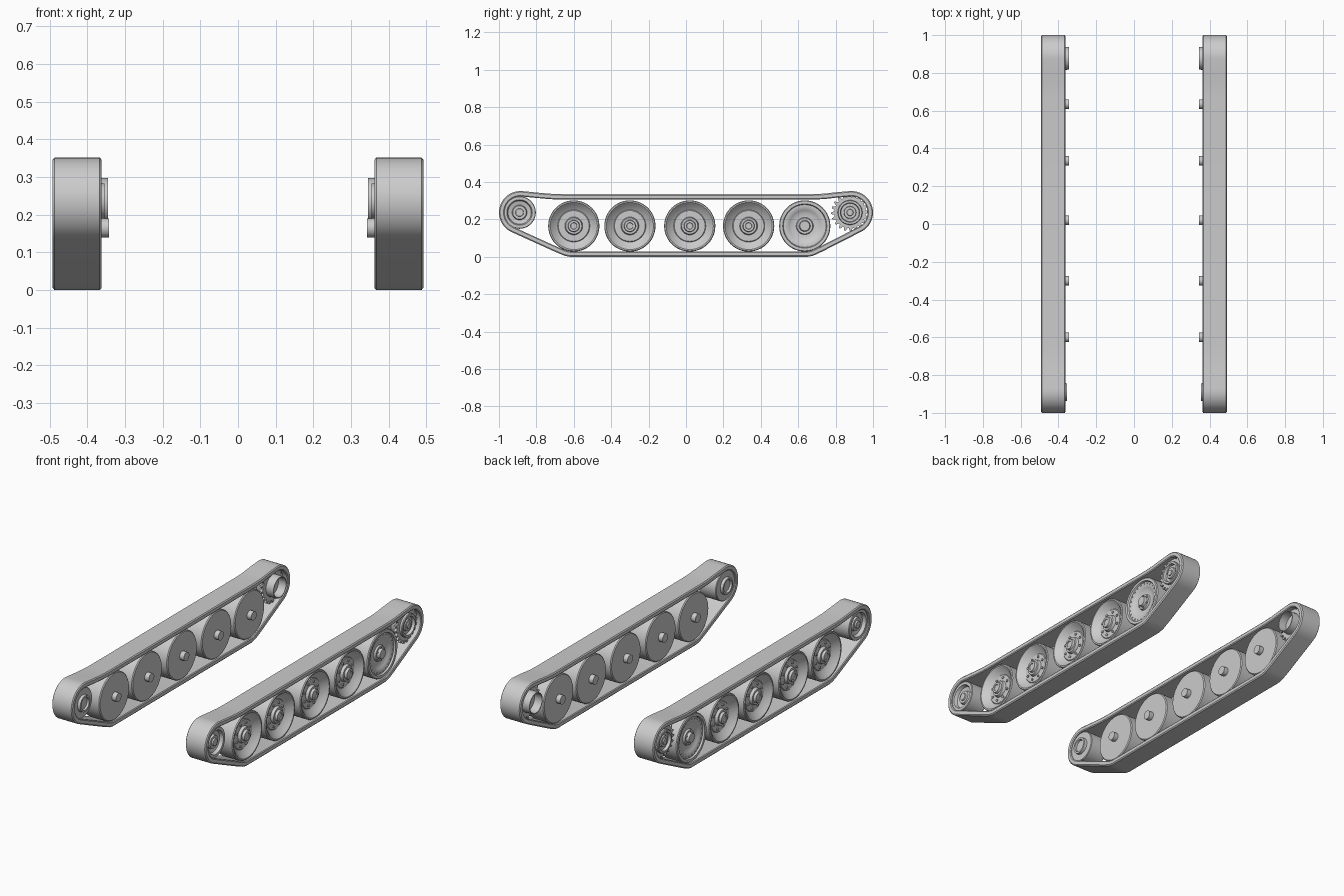
import bpy, bmesh, math
from math import sin, cos, pi, radians

if "Cube" in bpy.data.objects:
    bpy.data.objects.remove(bpy.data.objects["Cube"])

gray = bpy.data.materials.new("steel_gray")
gray.diffuse_color = (0.6, 0.6, 0.6, 1)
gray.use_nodes = True
gray.node_tree.nodes["Principled BSDF"].inputs["Base Color"].default_value = gray.diffuse_color


def finish(bm, name, angle=35):
    """Turn a right-hand part into an object mirrored to the left side."""
    bmesh.ops.recalc_face_normals(bm, faces=bm.faces)
    me = bpy.data.meshes.new(name)
    bm.to_mesh(me)
    bm.free()
    me.materials.append(gray)
    ob = bpy.data.objects.new(name, me)
    bpy.context.collection.objects.link(ob)
    bpy.ops.object.select_all(action='DESELECT')
    ob.select_set(True)
    bpy.context.view_layer.objects.active = ob
    bpy.ops.object.shade_smooth_by_angle(angle=radians(angle))
    mod = ob.modifiers.new("mirror", 'MIRROR')
    mod.use_axis = (True, False, False)
    mod.use_mirror_merge = False
    return ob


def bridge(bm, a, b):
    """Join two closed rings; a ring of one vertex is a fan centre."""
    n = max(len(a), len(b))
    for i in range(n):
        j = (i + 1) % n
        if len(a) == 1:
            bm.faces.new((a[0], b[j], b[i]))
        elif len(b) == 1:
            bm.faces.new((a[i], a[j], b[0]))
        else:
            bm.faces.new((a[i], a[j], b[j], b[i]))


def lathe(bm, y, z, profile, seg=48, shape=None):
    """Spin (x, radius) points about an axle along x."""
    rings = []
    for x, r in profile:
        if r == 0:
            rings.append([bm.verts.new((x, y, z))])
            continue
        ring = []
        for i in range(seg):
            a = 2 * pi * i / seg
            k = shape(i) if shape else 1
            ring.append(bm.verts.new((x, y + r * k * cos(a), z + r * k * sin(a))))
        rings.append(ring)
    for a, b in zip(rings, rings[1:]):
        bridge(bm, a, b)


def bolts(bm, y, z, ring_r, count, r, x0, x1):
    for i in range(count):
        a = 2 * pi * (i + 0.5) / count
        lathe(bm, y + ring_r * cos(a), z + ring_r * sin(a),
              [(x0, 0), (x0, r), (x1, r), (x1, 0)], 8)


# ---- track belt: outline in the y-z plane, swept with a chamfered section
def arc(cy, cz, r, a0, a1, n):
    return [(cy + r * cos(radians(a0 + (a1 - a0) * i / n)),
             cz + r * sin(radians(a0 + (a1 - a0) * i / n))) for i in range(n + 1)]


outline = arc(-0.885, 0.237, 0.115, 84, 246, 20)
outline += [(-0.705, 0.029), (-0.675, 0.016), (-0.65, 0.006), (-0.62, 0.0)]
outline += [(0.65, 0.0), (0.68, 0.006), (0.70, 0.015), (0.73, 0.029)]
outline += arc(0.885, 0.237, 0.115, -64, 96, 20)
outline += [(0.80, 0.345), (0.74, 0.338), (0.68, 0.335)]
outline += [(-0.66, 0.335), (-0.72, 0.337), (-0.79, 0.343)]

section = [(0.362, 0.006), (0.367, 0.0), (0.487, 0.0), (0.492, 0.006),
           (0.492, 0.024), (0.488, 0.029), (0.366, 0.029), (0.362, 0.024)]
bm = bmesh.new()
n = len(outline)
rings = []
for i, (y, z) in enumerate(outline):
    (py, pz), (ny, nz) = outline[i - 1], outline[(i + 1) % n]
    l1, l2 = math.hypot(y - py, z - pz), math.hypot(ny - y, nz - z)
    ty, tz = (y - py) / l1 + (ny - y) / l2, (z - pz) / l1 + (nz - z) / l2
    l = math.hypot(ty, tz)
    # inward side of the counter-clockwise loop
    rings.append([bm.verts.new((x, y - d * tz / l, z + d * ty / l)) for x, d in section])
for i in range(n):
    bridge(bm, rings[i], rings[(i + 1) % n])
finish(bm, "track_belt", 30)

# ---- road wheels: flat inner disc with stub axle, dished outer face with hub
WZ = 0.165
AXLE = [(0.343, 0), (0.343, 0.025), (0.37, 0.025), (0.37, 0.132), (0.375, 0.137)]
DISHED = AXLE + [(0.477, 0.137), (0.482, 0.133), (0.482, 0.126), (0.474, 0.118),
                 (0.458, 0.102), (0.448, 0.086), (0.452, 0.082), (0.452, 0.048),
                 (0.468, 0.043), (0.468, 0.032), (0.482, 0.029), (0.482, 0.018),
                 (0.478, 0.016), (0.478, 0)]
for k, y in enumerate((-0.60, -0.30, 0.02, 0.335)):
    bm = bmesh.new()
    lathe(bm, y, WZ, DISHED)
    bolts(bm, y, WZ, 0.066, 8, 0.007, 0.45, 0.458)
    finish(bm, f"road_wheel_{k + 1}")

# ---- rear road wheel: shallower plate with rows of small rivets
FLAT = AXLE + [(0.477, 0.137), (0.482, 0.133), (0.482, 0.118), (0.472, 0.114),
               (0.472, 0.098), (0.464, 0.084), (0.456, 0.07), (0.456, 0.046),
               (0.466, 0.042), (0.466, 0.03), (0.482, 0.026), (0.482, 0)]
bm = bmesh.new()
lathe(bm, 0.635, WZ, FLAT)
bolts(bm, 0.635, WZ, 0.106, 24, 0.004, 0.47, 0.475)
bolts(bm, 0.635, WZ, 0.036, 6, 0.005, 0.464, 0.472)
finish(bm, "rear_road_wheel")

# ---- front idler: drum with raised ring inside and dished face outside
bm = bmesh.new()
lathe(bm, -0.89, 0.237, [
    (0.366, 0), (0.366, 0.034), (0.354, 0.036), (0.354, 0.046), (0.37, 0.048),
    (0.37, 0.084), (0.374, 0.087), (0.478, 0.087), (0.482, 0.084), (0.482, 0.068),
    (0.462, 0.062), (0.456, 0.04), (0.47, 0.036), (0.47, 0.022), (0.478, 0.02),
    (0.478, 0)])
finish(bm, "front_idler")

# ---- drive sprocket: open drum with two toothed rings
SY, SZ = 0.877, 0.237
bm = bmesh.new()
lathe(bm, SY, SZ, [
    (0.40, 0), (0.40, 0.052), (0.345, 0.055), (0.345, 0.06), (0.40, 0.062),
    (0.478, 0.066), (0.482, 0.063), (0.482, 0.052), (0.464, 0.048), (0.464, 0.034),
    (0.476, 0.031), (0.476, 0.018), (0.482, 0.016), (0.482, 0)])
finish(bm, "drive_sprocket")
bm = bmesh.new()
for x0 in (0.392, 0.45):
    lathe(bm, SY, SZ, [(x0, 0), (x0, 0.101), (x0 + 0.016, 0.101), (x0 + 0.016, 0)],
          80, lambda i: 1 if i % 4 < 2 else 0.83)
finish(bm, "sprocket_teeth", 25)
